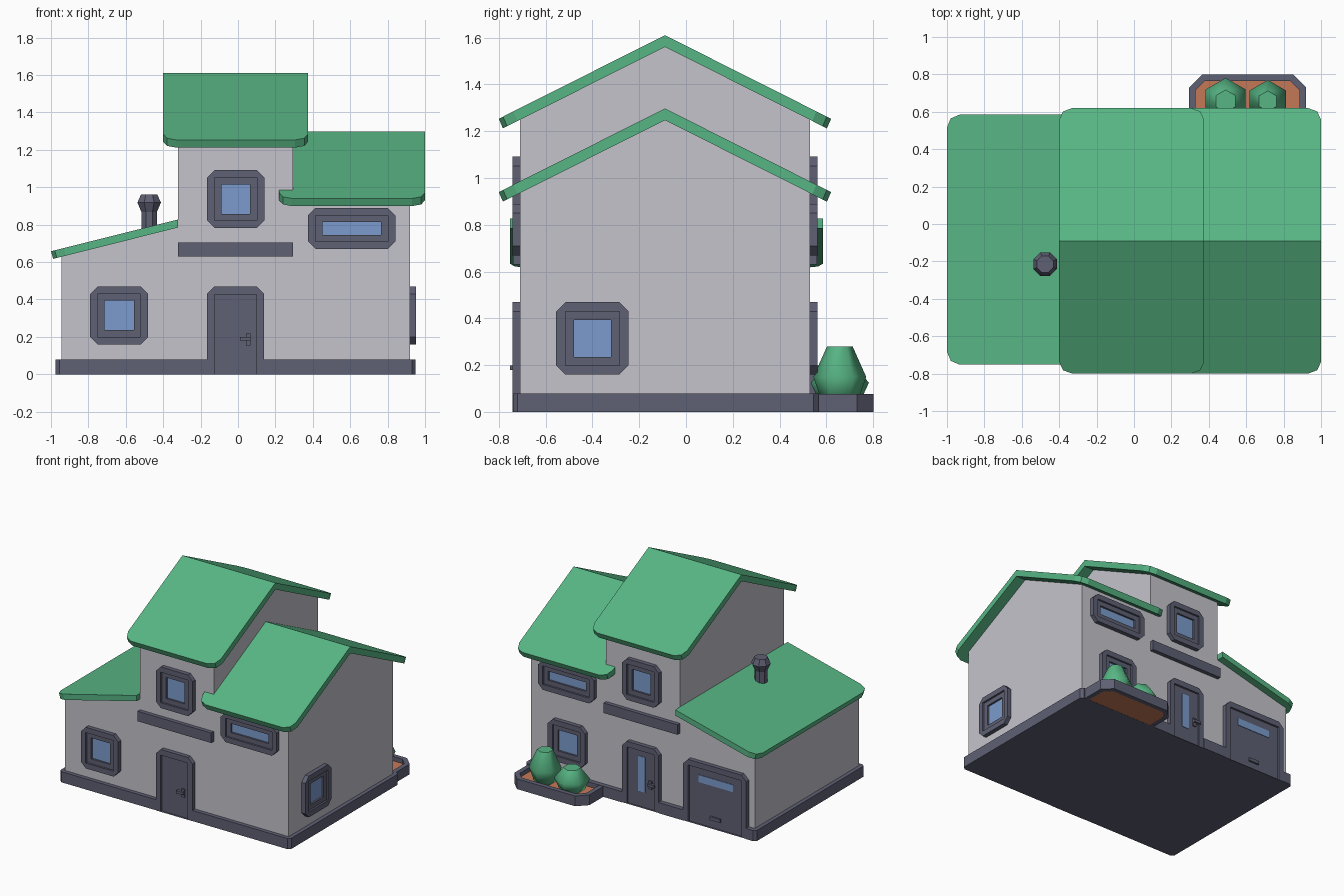
import bpy, bmesh, math

if "Cube" in bpy.data.objects:
    bpy.data.objects.remove(bpy.data.objects["Cube"])

def material(name, col):
    m = bpy.data.materials.new(name)
    m.diffuse_color = (*col, 1)
    m.use_nodes = True
    m.node_tree.nodes["Principled BSDF"].inputs["Base Color"].default_value = m.diffuse_color
    return m

WALL = material("wall_grey", (0.55, 0.55, 0.60))
TRIM = material("slate_trim", (0.112, 0.117, 0.172))
GREEN = material("roof_green", (0.095, 0.46, 0.23))
GLASS = material("glass_blue", (0.20, 0.33, 0.61))
SOIL = material("soil_orange", (0.56, 0.19, 0.095))

# Local (u, v, w) to world: wall faces, sections and plan
FRONT = lambda u, v, w: (u, -0.71 - w, v)
BACK = lambda u, v, w: (u, 0.53 + w, v)
RIGHT = lambda u, v, w: (0.92 + w, u, v)
PLAN = lambda u, v, w: (u, v, w)
SIDE = lambda u, v, w: (w, u, v)      # section in yz, pushed along x
FACE = lambda u, v, w: (u, w, v)      # section in xz, pushed along y

def finish(name, bm, mat, smooth=False):
    bmesh.ops.remove_doubles(bm, verts=bm.verts, dist=1e-5)
    bmesh.ops.recalc_face_normals(bm, faces=bm.faces)
    for f in bm.faces:
        f.smooth = smooth
    me = bpy.data.meshes.new(name)
    bm.to_mesh(me)
    bm.free()
    me.materials.append(mat)
    ob = bpy.data.objects.new(name, me)
    bpy.context.collection.objects.link(ob)
    return ob

def loft(bm, rings, caps=True):
    n = len(rings[0])
    vs = [[bm.verts.new(p) for p in r] for r in rings]
    for a, b in zip(vs, vs[1:]):
        for i in range(n):
            j = (i + 1) % n
            bm.faces.new((a[i], a[j], b[j], b[i]))
    if caps:
        bm.faces.new(vs[0])
        bm.faces.new(vs[-1])
    return vs

def prism(name, pts, w0, w1, mat, put, round_at=(), ends=(0, 1), r=0.07):
    """Extruded outline; profile sides listed in round_at get rounded ends."""
    bm = bmesh.new()
    vs = loft(bm, [[put(u, v, w) for u, v in pts] for w in (w0, w1)])
    edges = [bm.edges.get((vs[e][a], vs[e][b])) for a, b in round_at for e in ends]
    if edges:
        bmesh.ops.bevel(bm, geom=edges, offset=r, segments=2, profile=0.5, affect='EDGES')
    return finish(name, bm, mat)

def rect(x0, x1, z0, z1, c=0.0, cb=None):
    """Rectangle with chamfered corners, c at the top and cb at the bottom."""
    b = c if cb is None else cb
    return [(x0 + b, z0), (x1 - b, z0), (x1, z0 + b), (x1, z1 - c),
            (x1 - c, z1), (x0 + c, z1), (x0, z1 - c), (x0, z0 + b)]

def clean(pts):
    return [p for i, p in enumerate(pts) if p != pts[i - 1]]

def ring(name, outer, inner, w0, w1, put, mat=TRIM):
    bm = bmesh.new()
    loops = [[put(u, v, w) for u, v in p]
             for p, w in ((outer, w0), (outer, w1), (inner, w1), (inner, w0), (outer, w0))]
    vs = [[bm.verts.new(p) for p in l] for l in loops]
    for a, b in zip(vs, vs[1:]):
        for i in range(8):
            j = (i + 1) % 8
            quad = []
            for v in (a[i], a[j], b[j], b[i]):
                if all((v.co - q.co).length > 1e-6 for q in quad):
                    quad.append(v)
            if len(quad) > 2:
                bm.faces.new(quad)
    return finish(name, bm, mat)

def block(name, x0, x1, z0, z1, w0, w1, put, mat=TRIM):
    return prism(name, [(x0, z0), (x1, z0), (x1, z1), (x0, z1)], w0, w1, mat, put)

def window(name, cx, cz, hx, hz, put):
    box = lambda d, c=0: rect(cx - hx + d, cx + hx - d, cz - hz + d, cz + hz - d, c)
    ring(name + "_frame", box(0, 0.04), box(0.04), -0.005, 0.032, put)
    ring(name + "_sash", box(0.04), box(0.076), -0.005, 0.018, put)
    prism(name + "_glass", clean(box(0.076)), -0.004, 0.004, GLASS, put)

def door(name, x0, x1, put):
    # Frame is an upside-down U, leaf sits back inside it
    d = 0.04
    ring(name + "_frame", rect(x0, x1, 0, 0.47, 0.04, 0),
         rect(x0 + d, x1 - d, 0, 0.427), -0.005, 0.032, put)
    block(name + "_leaf", x0 + d, x1 - d, 0, 0.427, -0.005, 0.016, put)

def handle(name, x, s, put):
    block(name + "_plate", x - 0.013, x + 0.013, 0.155, 0.217, 0.01, 0.026, put)
    block(name + "_lever", *sorted((x + s * 0.013, x - s * 0.045)), 0.18, 0.2, 0.02, 0.042, put)

# Walls
prism("left_wing_walls", [(-0.945, 0.04), (-0.32, 0.04), (-0.32, 0.79), (-0.945, 0.632)],
      -0.71, 0.53, WALL, FACE)
for name, x0, x1, ridge in (("centre_walls", -0.32, 0.295, 1.565),
                            ("right_wing_walls", 0.295, 0.92, 1.255)):
    e = ridge - 0.314
    prism(name, [(-0.71, 0.04), (0.53, 0.04), (0.53, e), (-0.09, ridge), (-0.71, e)],
          x0, x1, WALL, SIDE)

# Roofs
for name, x0, x1, z in (("centre_roof", -0.40, 0.375, 1.61), ("right_roof", 0.22, 1.0, 1.297)):
    prism(name, [(-0.80, z - 0.357), (-0.09, z), (0.62, z - 0.357),
                 (0.602, z - 0.398), (-0.09, z - 0.05), (-0.782, z - 0.398)],
          x0, x1, GREEN, SIDE, round_at=((0, 5), (2, 3)))
prism("left_roof", [(-1.0, 0.658), (-0.32, 0.828), (-0.32, 0.785), (-0.988, 0.617)],
      -0.752, 0.585, GREEN, FACE, round_at=((0, 3),))

# Plinth with gaps for the doors
DX0, DX1, GX0, GX1 = -0.165, 0.14, -0.895, -0.37
prism("plinth", [(-0.975, -0.72), (-0.955, -0.74), (DX0, -0.74), (DX0, -0.71), (DX1, -0.71),
                 (DX1, -0.74), (0.93, -0.74), (0.95, -0.72), (0.95, 0.545), (0.93, 0.565),
                 (DX1, 0.565), (DX1, 0.53), (DX0, 0.53), (DX0, 0.565), (GX1, 0.565),
                 (GX1, 0.53), (GX0, 0.53), (GX0, 0.565), (-0.955, 0.565), (-0.975, 0.545)],
      0, 0.08, TRIM, PLAN)

# Windows, bands and doors shared by front and back
for side, put in (("front", FRONT), ("back", BACK)):
    window(side + "_upper_window", -0.012, 0.937, 0.153, 0.155, put)
    window(side + "_wide_window", 0.608, 0.78, 0.233, 0.11, put)
    block(side + "_band", -0.32, 0.295, 0.63, 0.705, -0.005, 0.03, put)
    door(side + "_door", DX0, DX1, put)
window("front_lower_window", -0.635, 0.315, 0.155, 0.155, FRONT)
window("back_lower_window", 0.605, 0.315, 0.155, 0.155, BACK)
window("right_window", -0.40, 0.315, 0.155, 0.155, RIGHT)
handle("front_handle", 0.055, 1, FRONT)
handle("back_handle", -0.09, 1, BACK)
block("back_door_glass", -0.043, 0.017, 0.115, 0.38, 0.012, 0.02, BACK, GLASS)

# Garage door
door("garage", GX0, GX1, BACK)
block("garage_glass", -0.775, -0.49, 0.315, 0.37, 0.012, 0.02, BACK, GLASS)
block("garage_handle", -0.675, -0.59, 0.06, 0.085, 0.01, 0.03, BACK)

# Planter
ring("planter_rim", rect(0.295, 0.92, 0.50, 0.80, 0.07, 0),
     rect(0.33, 0.885, 0.54, 0.765, 0.05, 0), 0, 0.077, PLAN)
prism("planter_soil", clean(rect(0.32, 0.895, 0.52, 0.775, 0.05, 0)), 0.001, 0.045, SOIL, PLAN)

def turned(name, x, y, n, turn, profile, mat, smooth):
    bm = bmesh.new()
    loft(bm, [[(x + r * math.cos(turn + i * math.tau / n),
                y + r * math.sin(turn + i * math.tau / n), z) for i in range(n)]
              for z, r in profile])
    return finish(name, bm, mat, smooth)

# Bushes
for name, x, p in (("tall_bush", 0.715, ((0.04, 0.075), (0.15, 0.113), (0.28, 0.055))),
                   ("short_bush", 0.49, ((0.04, 0.085), (0.125, 0.124), (0.205, 0.06)))):
    ob = turned(name, x, 0.657, 6, math.pi / 2, p, GREEN, True)
    ob.data.polygons[-1].use_smooth = False

# Chimney pipe with flared cap
turned("chimney", -0.475, -0.215, 8, math.pi / 8,
       ((0.70, 0.045), (0.868, 0.045), (0.918, 0.068), (0.962, 0.047)), TRIM, False)
